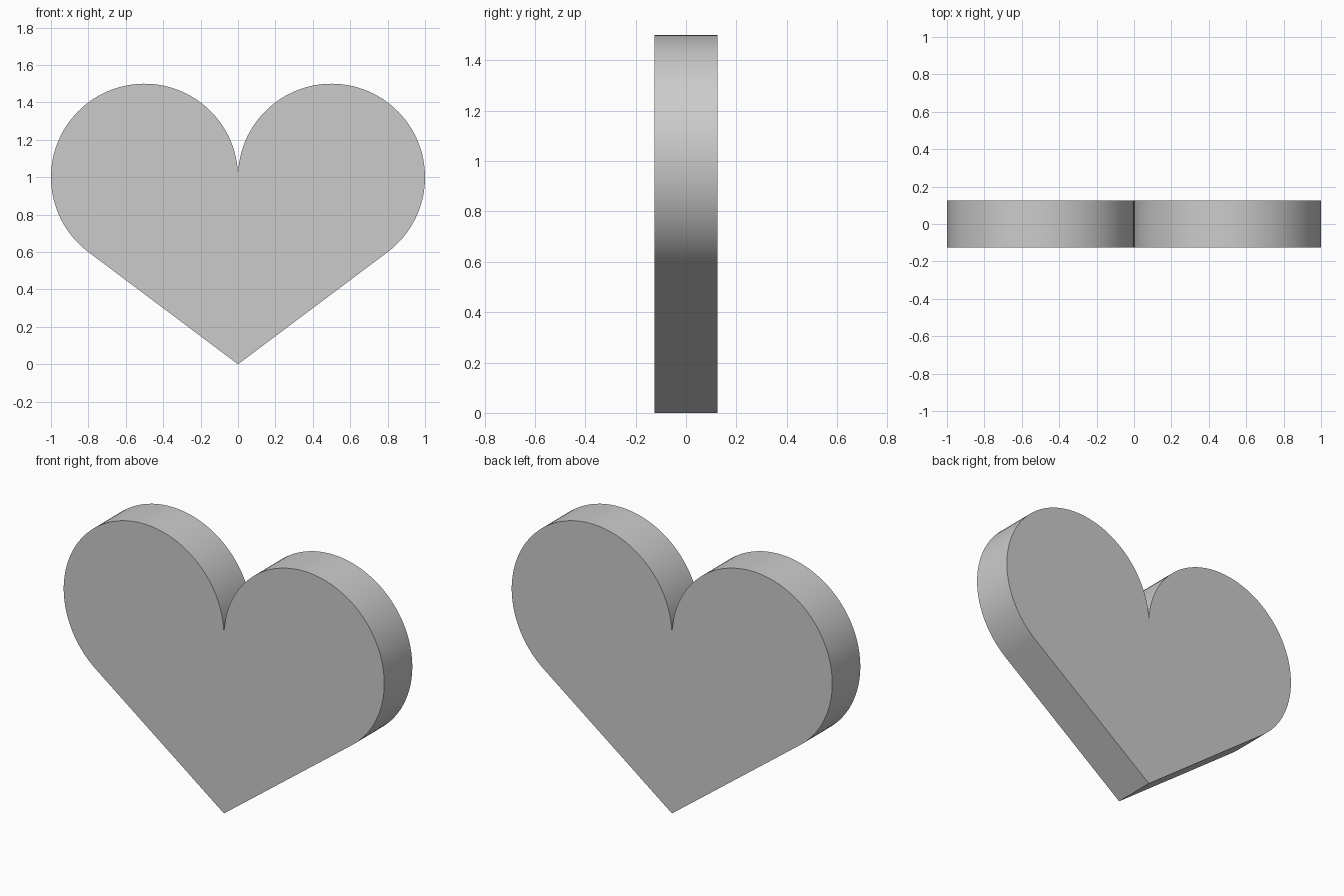
import bpy, bmesh, math

if "Cube" in bpy.data.objects:
    bpy.data.objects.remove(bpy.data.objects["Cube"])

R = 0.5            # lobe radius
HALF = 0.125       # half thickness
SEG = 72           # segments per lobe

# Right half outline: tangent point of the straight flank, round the lobe, to the notch
start = math.atan2(-0.4, 0.3)
right = []
for i in range(SEG + 1):
    a = start + (math.pi - start) * i / SEG
    right.append((0.5 + R * math.cos(a), 1.0 + R * math.sin(a)))
right[-1] = (0.0, 1.0)

# Full outline: bottom tip, right half, mirrored left half
left = [(-x, z) for x, z in reversed(right[:-1])]
outline = [(0.0, 0.0)] + right + left

# Heart plate: front face extruded to the back
bm = bmesh.new()
face = bm.faces.new([bm.verts.new((x, -HALF, z)) for x, z in outline])
ext = bmesh.ops.extrude_face_region(bm, geom=[face], use_keep_orig=True)
verts = [g for g in ext["geom"] if isinstance(g, bmesh.types.BMVert)]
bmesh.ops.translate(bm, vec=(0, 2 * HALF, 0), verts=verts)
bmesh.ops.recalc_face_normals(bm, faces=bm.faces)

mesh = bpy.data.meshes.new("heart_plate")
bm.to_mesh(mesh)
bm.free()
heart = bpy.data.objects.new("heart_plate", mesh)
bpy.context.collection.objects.link(heart)

# Smooth rim, sharp outline edges
bpy.context.view_layer.objects.active = heart
heart.select_set(True)
bpy.ops.object.shade_smooth_by_angle(angle=math.radians(30))
